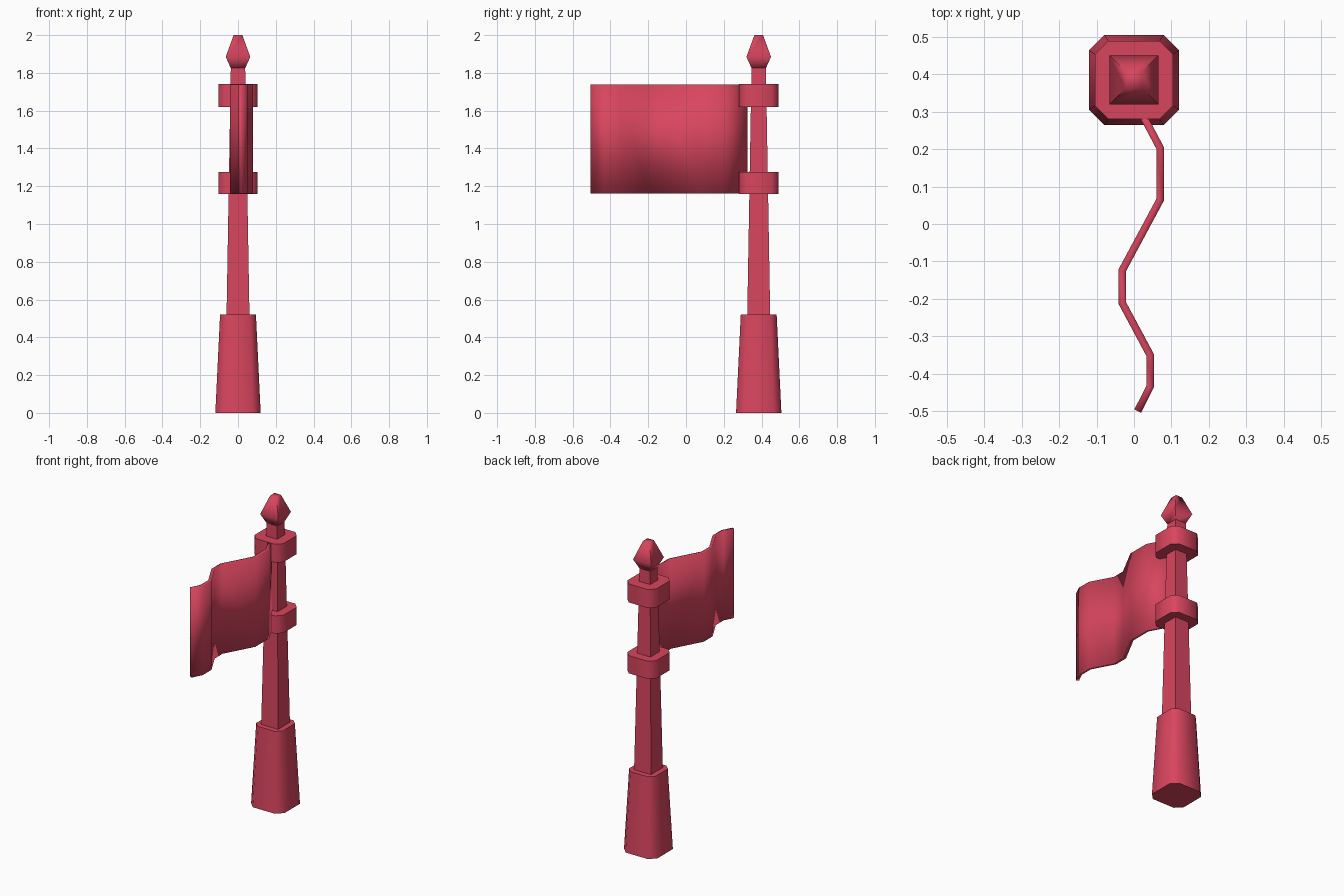
import bpy, bmesh, math

cube = bpy.data.objects.get("Cube")
if cube:
    bpy.data.objects.remove(cube, do_unlink=True)

POLE_Y = 0.385

red = bpy.data.materials.new("banner_red")
red.use_nodes = True
COLOUR = (0.69, 0.06, 0.112, 1)
red.diffuse_color = COLOUR
red.node_tree.nodes["Principled BSDF"].inputs["Base Color"].default_value = COLOUR


def finish(name, bm, angle):
    bmesh.ops.recalc_face_normals(bm, faces=bm.faces)
    mesh = bpy.data.meshes.new(name)
    bm.to_mesh(mesh)
    bm.free()
    mesh.materials.append(red)
    ob = bpy.data.objects.new(name, mesh)
    bpy.context.collection.objects.link(ob)
    bpy.ops.object.select_all(action='DESELECT')
    ob.select_set(True)
    bpy.context.view_layer.objects.active = ob
    bpy.ops.object.shade_smooth_by_angle(angle=math.radians(angle))
    return ob


def outline(half, cut):
    """Square, or square with cut corners, going round anticlockwise."""
    corners = [(half, cut - half), (half, half - cut), (half - cut, half)] if cut else [(half, half)]
    if cut:
        corners = corners[1:]
    pts = []
    for x, y in corners:
        pts.append((x, y))
    for turn in range(3):
        pts += [(-y, x) for x, y in pts[-len(corners):]]
    return pts


def stack(name, levels, cut=0.0, angle=50):
    """Loft through (z, half width) levels around the pole axis."""
    bm = bmesh.new()
    rings = []
    for z, half in levels:
        rings.append([bm.verts.new((x, y + POLE_Y, z)) for x, y in outline(half, cut * half)])
    n = len(rings[0])
    for low, high in zip(rings, rings[1:]):
        for i in range(n):
            j = (i + 1) % n
            bm.faces.new((low[i], low[j], high[j], high[i]))
    bm.faces.new(rings[0][::-1])
    bm.faces.new(rings[-1])
    return finish(name, bm, angle)


# Pole parts
stack("base", [(0, 0.12), (0.52, 0.095)], cut=0.34)
stack("pole", [(0.5, 0.061), (1.83, 0.038)])
stack("lower_collar", [(1.16, 0.104), (1.275, 0.104)], cut=0.34)
stack("upper_collar", [(1.62, 0.104), (1.74, 0.104)], cut=0.34)
stack("finial", [(1.82, 0.036), (1.885, 0.065), (2.0, 0.023)], angle=80)

# Wavy flag: folded ribbon given thickness
path = [(0.008, 0.32), (0.07, 0.203), (0.07, 0.065), (-0.032, -0.125),
        (-0.032, -0.21), (0.043, -0.35), (0.043, -0.435), (0.01, -0.5)]
bm = bmesh.new()
columns = [[bm.verts.new((x, y, z)) for z in (1.161, 1.739)] for x, y in path]
for a, b in zip(columns, columns[1:]):
    bm.faces.new((a[0], b[0], b[1], a[1]))
flag = finish("flag", bm, 50)
thick = flag.modifiers.new("thickness", 'SOLIDIFY')
thick.thickness = 0.02
thick.offset = 0
thick.use_even_offset = True
